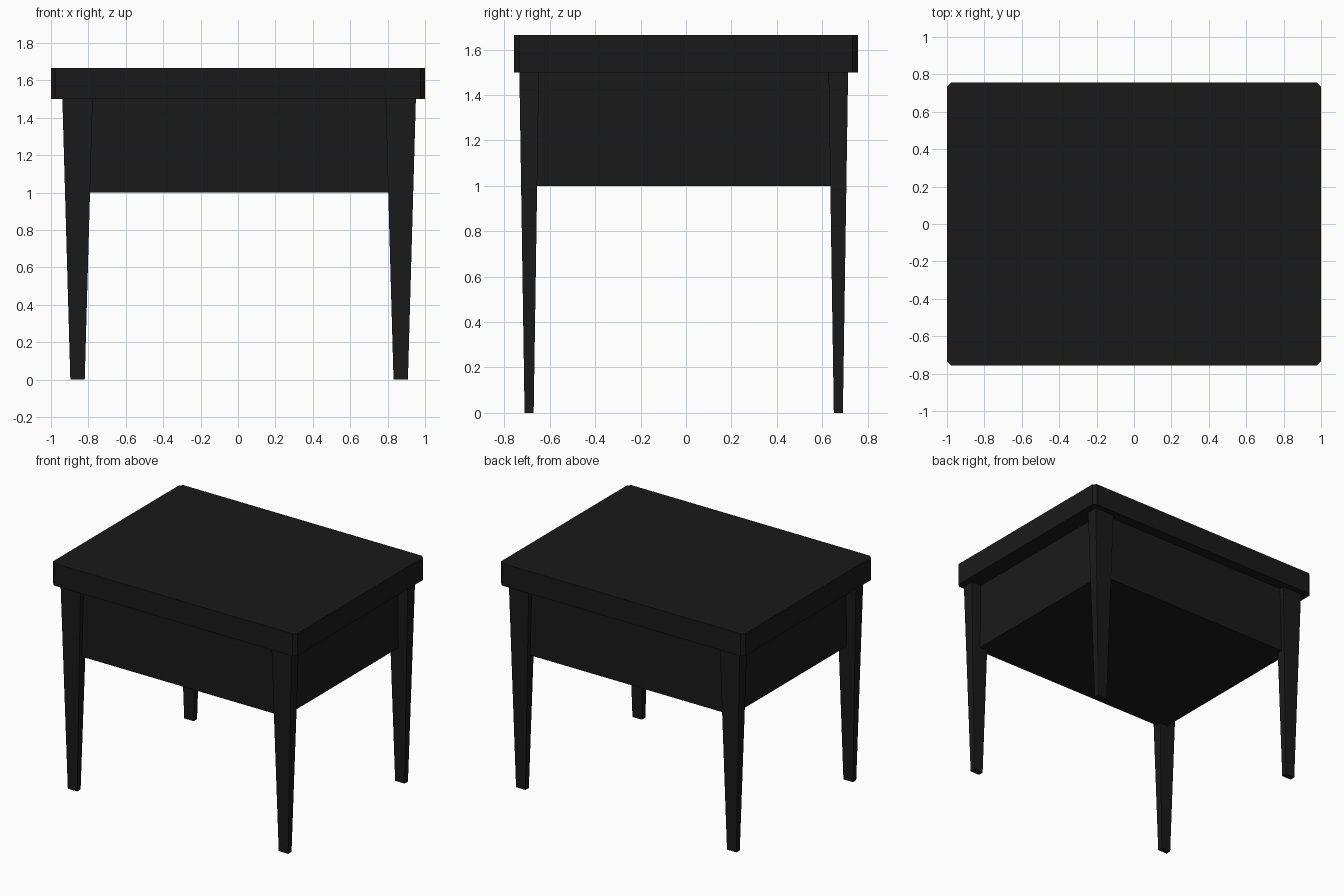
import bpy, bmesh

if "Cube" in bpy.data.objects:
    bpy.data.objects.remove(bpy.data.objects["Cube"])

black = bpy.data.materials.new("black")
black.diffuse_color = (0.01, 0.01, 0.01, 1)
black.use_nodes = True
black.node_tree.nodes["Principled BSDF"].inputs["Base Color"].default_value = black.diffuse_color


def tapered_box(name, center, bottom, top, z0, z1):
    """Box whose bottom and top (width, depth) may differ."""
    bm = bmesh.new()
    bmesh.ops.create_cube(bm, size=1)
    for v in bm.verts:
        w, d = top if v.co.z > 0 else bottom
        v.co = (center[0] + v.co.x * w, center[1] + v.co.y * d,
                z1 if v.co.z > 0 else z0)
    mesh = bpy.data.meshes.new(name)
    return finish(name, bm, mesh)


def finish(name, bm, mesh):
    bm.to_mesh(mesh)
    bm.free()
    mesh.materials.append(black)
    obj = bpy.data.objects.new(name, mesh)
    bpy.context.collection.objects.link(obj)
    return obj


# Table top with small chamfers on the four vertical corners
top = tapered_box("table_top", (0, 0), (2, 1.514), (2, 1.514), 1.5, 1.665)
bm = bmesh.new()
bm.from_mesh(top.data)
upright = [e for e in bm.edges
           if abs(e.verts[0].co.z - e.verts[1].co.z) > 0.1]
bmesh.ops.bevel(bm, geom=upright, offset=0.023, segments=1, affect='EDGES')
bm.to_mesh(top.data)
bm.free()

# Closed drawer box under the top, set in from the leg faces
tapered_box("drawer_box", (0.006, -0.01), (1.724, 1.374), (1.724, 1.374), 1.0, 1.5)

# Four legs tapering towards the floor
for side, x in (("left", -0.858), ("right", 0.87)):
    for end, y in (("front", -0.691), ("back", 0.671)):
        tapered_box(f"{end}_{side}_leg", (x, y), (0.077, 0.04), (0.162, 0.086), 0, 1.5)
